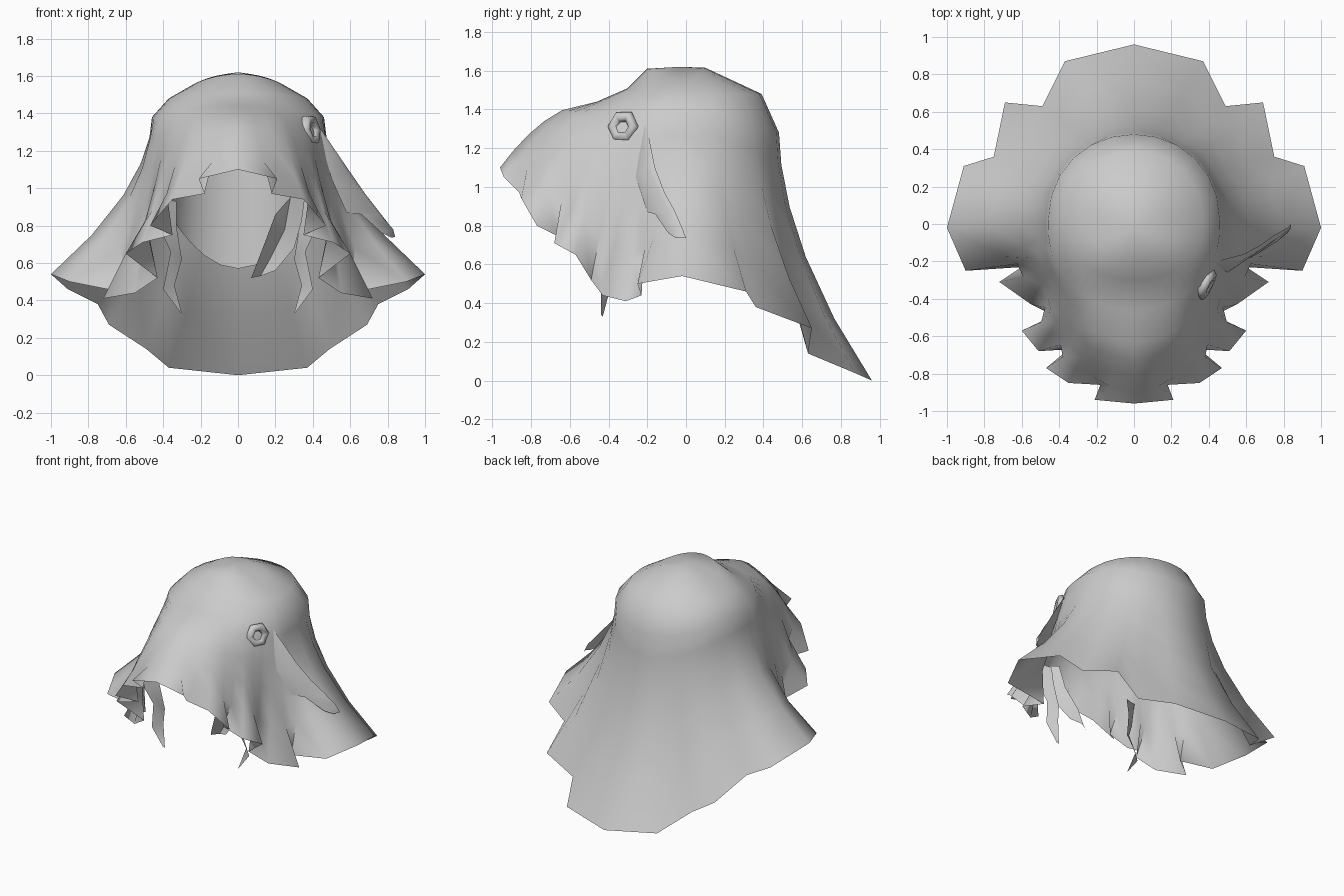
import bpy, bmesh, math
from mathutils import Vector

if "Cube" in bpy.data.objects:
    bpy.data.objects.remove(bpy.data.objects["Cube"])

grey = bpy.data.materials.new("plain grey")
grey.use_nodes = True
grey.diffuse_color = (0.6, 0.6, 0.6, 1)
bsdf = next(n for n in grey.node_tree.nodes if n.type == 'BSDF_PRINCIPLED')
bsdf.inputs["Base Color"].default_value = (0.6, 0.6, 0.6, 1)


def finish(name, bm, mirror=False, angle=60, outward=False):
    """Turn a bmesh into a smooth-shaded object, optionally mirrored across x."""
    if outward:
        bmesh.ops.recalc_face_normals(bm, faces=bm.faces)
    me = bpy.data.meshes.new(name)
    bm.to_mesh(me)
    bm.free()
    ob = bpy.data.objects.new(name, me)
    bpy.context.collection.objects.link(ob)
    me.materials.append(grey)
    if mirror:
        m = ob.modifiers.new("mirror", 'MIRROR')
        m.use_clip = True
        m.merge_threshold = 0.002
    bpy.ops.object.select_all(action='DESELECT')
    ob.select_set(True)
    bpy.context.view_layer.objects.active = ob
    bpy.ops.object.shade_smooth_by_angle(angle=math.radians(angle))


def grid(rows, apex=None):
    """Skin a list of equally long rows of points."""
    bm = bmesh.new()
    vs = [[bm.verts.new(p) for p in row] for row in rows]
    for a, b in zip(vs, vs[1:]):
        for i in range(len(a) - 1):
            bm.faces.new((a[i], b[i], b[i + 1], a[i + 1]))
    if apex:
        top = bm.verts.new(apex)
        for i in range(len(vs[0]) - 1):
            bm.faces.new((top, vs[0][i], vs[0][i + 1]))
    return bm


# Pleated hem, from the middle of the front brim round to the middle of the back
HEM = [(0, -.96, 1.10), (.21, -.94, 1.05), (.18, -.86, .97), (.35, -.85, .94),
       (.47, -.77, .80), (.35, -.67, .75), (.51, -.68, .71), (.60, -.57, .65),
       (.43, -.49, .52), (.55, -.43, .44), (.72, -.31, .41), (.60, -.23, .44),
       (.90, -.25, .50), (1, -.02, .54), (.91, .31, .46), (.75, .36, .38),
       (.69, .65, .27), (.49, .63, .14), (.37, .87, .04), (0, .96, 0)]
HEM = [Vector(p) for p in HEM]


def dome_ring(i, side, front, back):
    """Point i on a crown ring; side, front and back are (radius, height)."""
    phi = math.radians(i * 7 if i <= 13 else 91 + (i - 13) * 89 / 6)
    c, s = math.cos(phi), math.sin(phi)
    end = front if c > 0 else back
    y = -math.copysign(end[0] * abs(c) ** 0.9, c)
    z = side[1] + (end[1] - side[1]) * c * c
    return Vector((0 if i in (0, 19) else side[0] * s, y, z))


def flare(i):
    """How the drape swings outward: convex brim, concave sides and back."""
    if i <= 3:
        return 0.5
    return 0.5 + (i - 3) * 0.075 if i <= 10 else (1.3 if i == 11 else 1.8)


def soften(points, passes):
    """Ease out the pleats of the front half."""
    for _ in range(passes):
        points = [points[i] if i == 0 or i > 11 else
                  points[i] / 2 + (points[i - 1] + points[i + 1]) / 4
                  for i in range(len(points))]
    return points


# Draped shell: crown rings first, then the pleats deepening down to the hem
n = range(len(HEM))
rim = [dome_ring(i, (.46, 1.38), (.46, 1.44), (.48, 1.28)) for i in n]
rows = [[dome_ring(i, (.23, 1.56), (.20, 1.61), (.10, 1.615)) for i in n],
        [dome_ring(i, (.37, 1.48), (.30, 1.51), (.39, 1.48)) for i in n], rim]
for t, passes in ((.13, 4), (.3, 3), (.5, 2), (.75, 1), (1, 0)):
    row = []
    for i, (d, h) in enumerate(zip(rim, soften(HEM, passes))):
        f = t ** flare(i)
        row.append(Vector((d.x + (h.x - d.x) * f, d.y + (h.y - d.y) * f,
                           d.z + (h.z - d.z) * t)))
    rows.append(row)
finish("draped_shell", grid(rows, (0, -.03, 1.62)), mirror=True, angle=75, outward=True)

# Inner lining behind the face opening
rows = []
for k in range(4):
    row = []
    for j in range(-6, 7):
        a = j * math.pi / 12
        low = .57 + .28 * math.sin(a) ** 2
        row.append((.36 * math.sin(a), .10 + .33 * math.cos(a), low + (1.3 - low) * k / 3))
    rows.append(row)
finish("inner_lining", grid(rows))

# Thin wavy strands hanging inside the front on both sides
strand = [((.44, -.52, .95), (.33, -.47, .93)), ((.41, -.51, .77), (.33, -.45, .80)),
          ((.36, -.48, .66), (.30, -.43, .62)), ((.40, -.44, .46), (.34, -.39, .48)),
          ((.31, -.44, .34), (.30, -.43, .33))]
finish("hanging_strands", grid(strand), mirror=True)

# Single folded lock inside the left of the opening
lock = [((.20, -.50, .86), (.28, -.45, .95), (.36, -.56, .97)),
        ((.14, -.47, .70), (.25, -.42, .78), (.34, -.52, .82)),
        ((.09, -.44, .57), (.17, -.38, .62), (.30, -.48, .68)),
        ((.07, -.42, .52), (.12, -.39, .53), (.20, -.43, .56))]
finish("inner_lock", grid(lock))

# Folded plume trailing back from the bead
plume = [((.43, -.22, 1.31), (.44, -.21, 1.32), (.44, -.20, 1.30)),
         ((.50, -.26, 1.05), (.57, -.20, 1.10), (.59, -.16, 1.10)),
         ((.58, -.20, .87), (.69, -.13, .95), (.68, -.11, .97)),
         ((.66, -.16, .86), (.76, -.08, .86), (.75, -.06, .88)),
         ((.77, -.09, .76), (.83, -.03, .78), (.82, -.02, .79)),
         ((.82, -.05, .735), (.84, -.02, .74), (.84, 0, .735))]
finish("plume", grid(plume))

# Six-sided bead at the left temple
bpy.ops.mesh.primitive_torus_add(major_segments=6, minor_segments=6,
                                 major_radius=.06, minor_radius=.03,
                                 location=(.385, -.325, 1.31))
bead = bpy.context.object
bead.name = "temple_bead"
bead.rotation_euler = Vector((.87, -.45, .15)).to_track_quat('Z', 'Y').to_euler()
bead.data.materials.append(grey)
bpy.ops.object.shade_smooth_by_angle(angle=math.radians(65))
